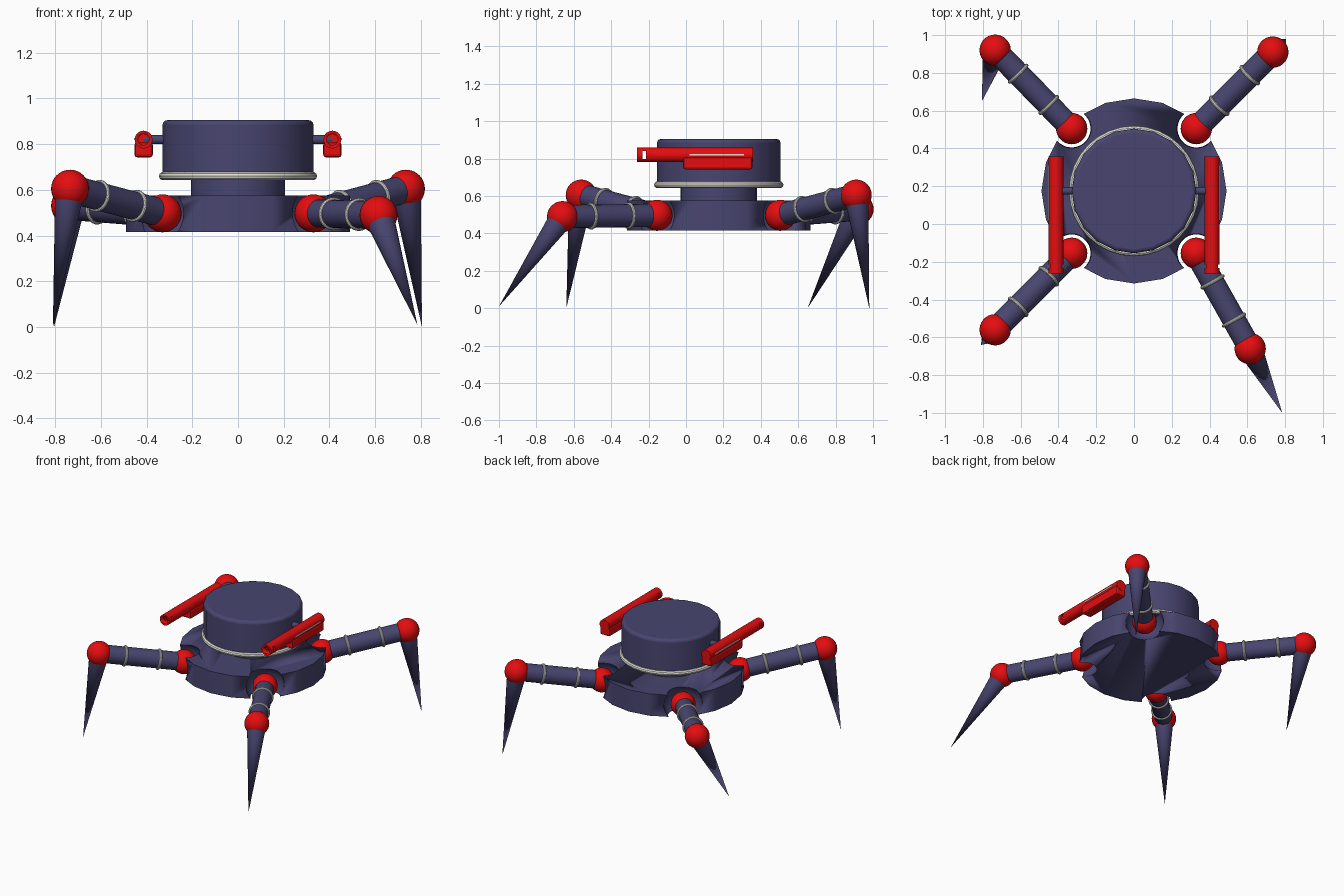
import bpy, math
from mathutils import Vector

if "Cube" in bpy.data.objects:
    bpy.data.objects.remove(bpy.data.objects["Cube"])


def material(name, rgb):
    m = bpy.data.materials.new(name)
    m.diffuse_color = (*rgb, 1)
    m.use_nodes = True
    m.node_tree.nodes["Principled BSDF"].inputs["Base Color"].default_value = m.diffuse_color
    return m


BLUE = material("slate_blue", (0.065, 0.06, 0.16))
RED = material("bright_red", (0.78, 0.004, 0.005))
WHITE = material("off_white", (0.76, 0.74, 0.68))
CY = 0.175  # body centre in y


def finish(name, mat, smooth=True):
    ob = bpy.context.object
    ob.name = name
    ob.data.materials.append(mat)
    if smooth:
        bpy.ops.object.shade_smooth_by_angle(angle=math.radians(35))
    return ob


def aim(a, b):
    return (Vector(b) - Vector(a)).to_track_quat('Z', 'Y').to_euler()


def rod(name, a, b, r1, mat, r2=None, sides=20):
    """Cylinder or cone between two points."""
    a, b = Vector(a), Vector(b)
    bpy.ops.mesh.primitive_cone_add(vertices=sides, radius1=r1, radius2=r1 if r2 is None else r2,
                                    depth=(b - a).length, location=(a + b) / 2, rotation=aim(a, b))
    return finish(name, mat)


def ball(name, p, r, mat):
    bpy.ops.mesh.primitive_uv_sphere_add(segments=28, ring_count=16, radius=r, location=p)
    return finish(name, mat)


def ring(name, p, R, r, mat, rot=(0, 0, 0)):
    bpy.ops.mesh.primitive_torus_add(major_radius=R, minor_radius=r, major_segments=32,
                                     minor_segments=10, location=p, rotation=rot)
    return finish(name, mat)


def box(name, lo, hi, mat):
    lo, hi = Vector(lo), Vector(hi)
    bpy.ops.mesh.primitive_cube_add(size=1, location=(lo + hi) / 2)
    bpy.context.object.scale = hi - lo
    bpy.ops.object.transform_apply(location=False, rotation=False, scale=True)
    return finish(name, mat, False)


def bevel(ob, width, segments):
    m = ob.modifiers.new("bevel", 'BEVEL')
    m.width, m.segments = width, segments
    m.limit_method, m.angle_limit = 'ANGLE', math.radians(50)


def cut(ob, cutter):
    m = ob.modifiers.new("cut", 'BOOLEAN')
    m.operation, m.object, m.solver = 'DIFFERENCE', cutter, 'EXACT'
    bpy.context.view_layer.objects.active = ob
    bpy.ops.object.modifier_apply(modifier=m.name)
    bpy.data.objects.remove(cutter)


# Body disc with spherical sockets, neck, collar and head
body = rod("body", (0, CY, 0.415), (0, CY, 0.575), 0.49, BLUE)
rod("neck", (0, CY, 0.57), (0, CY, 0.67), 0.205, BLUE, sides=24)
ring("collar", (0, CY, 0.66), 0.328, 0.018, WHITE)
head = rod("head", (0, CY, 0.655), (0, CY, 0.905), 0.33, BLUE)
bevel(head, 0.02, 3)

# Legs: hip ball, banded thigh, knee ball, pointed shin
legs = {
    "front_left": ((-0.735, -0.56, 0.605), (-0.81, -0.64, 0)),
    "front_right": ((0.615, -0.66, 0.49), (0.785, -1.0, 0.01)),
    "back_left": ((-0.735, 0.92, 0.53), (-0.805, 0.65, 0)),
    "back_right": ((0.735, 0.91, 0.605), (0.805, 0.98, 0)),
}
for name, (knee, foot) in legs.items():
    hip = Vector((math.copysign(0.33, knee[0]), CY + math.copysign(0.33, knee[1]), 0.497))
    cut(body, ball("socket_cutter", hip, 0.13, BLUE))
    ball(name + "_hip", hip, 0.083, RED)
    rod(name + "_thigh", hip, knee, 0.062, BLUE)
    for i, t in enumerate((0.3, 0.7)):
        ring(f"{name}_band_{i + 1}", hip.lerp(Vector(knee), t), 0.062, 0.01, WHITE, aim(hip, knee))
    ball(name + "_knee", knee, 0.083, RED)
    rod(name + "_shin", knee, foot, 0.066, BLUE, 0.0)

# Side guns: hollow slotted barrel, receiver, outer stripe, mounting arm
for side, s in (("left", -1), ("right", 1)):
    x, z = s * 0.413, 0.82
    barrel = rod(side + "_barrel", (x, -0.262, z), (x, 0.357, z), 0.039, RED)
    cut(barrel, rod("bore_cutter", (x, -0.3, z), (x, 0.157, z), 0.024, RED))
    cut(barrel, box("slot_cutter", (x - 0.1, -0.232, 0.798), (x + 0.1, -0.215, 0.842), RED))
    receiver = box(side + "_receiver", (x - 0.04, -0.015, 0.742), (x + 0.04, 0.355, 0.808), RED)
    bevel(receiver, 0.012, 2)
    xs = sorted((x + s * 0.036, x + s * 0.0415))
    box(side + "_stripe", (xs[0], 0.02, 0.818), (xs[1], 0.31, 0.826), WHITE)
    rod(side + "_arm", (s * 0.3, CY, z), (x, CY, z), 0.02, BLUE, sides=16)
